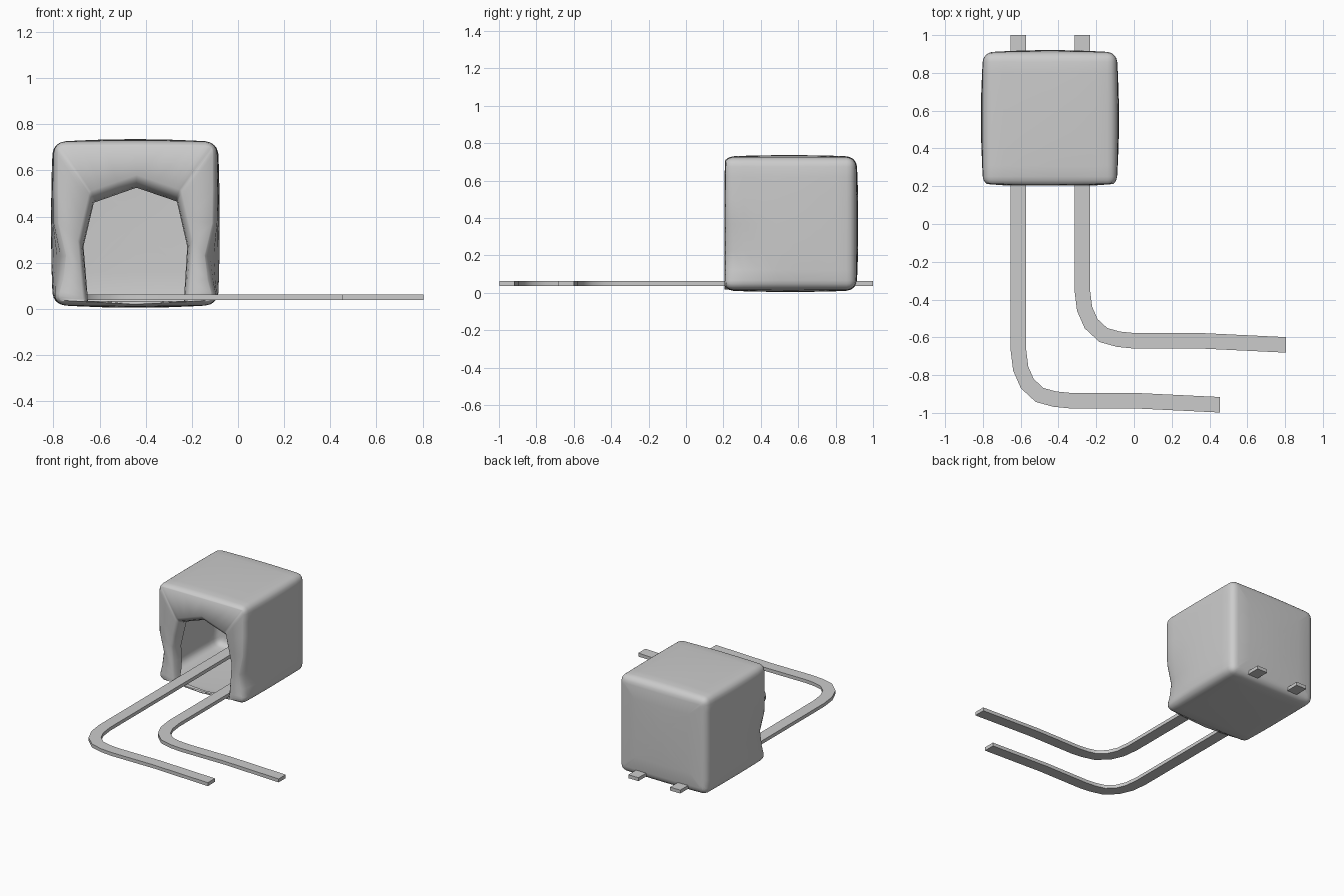
import bpy, bmesh, math
from mathutils import Vector

if "Cube" in bpy.data.objects:
    bpy.data.objects.remove(bpy.data.objects["Cube"])


def finish(name, bm, angle=None):
    bmesh.ops.recalc_face_normals(bm, faces=bm.faces)
    me = bpy.data.meshes.new(name)
    bm.to_mesh(me)
    bm.free()
    ob = bpy.data.objects.new(name, me)
    bpy.context.collection.objects.link(ob)
    bpy.context.view_layer.objects.active = ob
    ob.select_set(True)
    if angle is None:
        bpy.ops.object.shade_smooth()
    else:
        bpy.ops.object.shade_smooth_by_angle(angle=math.radians(angle))
    ob.select_set(False)
    return ob


# Block: hollow soft cube, lofted from rings that start at the arch opening
C = Vector((-0.445, 0.555, 0.37))
H, R = 0.353, 0.05
CORNER_STEPS = [0, 0.04, 0.08, 0.14, 0.3, 0.6]
# eight anchors: corner, middle, corner, ... clockwise from bottom left
SQUARE = [(-1, -1), (-1, 0), (-1, 1), (0, 1), (1, 1), (1, 0), (1, -1), (0, -1)]
ARCH = [(-0.65, 0.03), (-0.67, 0.27), (-0.625, 0.46), (-0.44, 0.525),
        (-0.265, 0.465), (-0.22, 0.27), (-0.235, 0.03), (-0.44, 0.018)]


def sample(anchors):
    pts = []
    for i in range(8):
        a, b = Vector(anchors[i]), Vector(anchors[(i + 1) % 8])
        ts = CORNER_STEPS if i % 2 == 0 else [0] + [1 - t for t in CORNER_STEPS[:0:-1]]
        pts += [a.lerp(b, t) for t in ts]
    return pts


def soft_cube(x, y, z):
    q = Vector((x, y, z)) * H
    k = H - R
    inner = Vector([max(-k, min(k, c)) for c in q])
    d = q - inner
    p = inner + d.normalized() * R
    # slight bulge on every face
    u = p / H
    bulge = lambda a, b: 1 + 0.036 * (1 - a * a) * (1 - b * b) ** 0.5 if abs(b) < 1 else 1
    p = Vector((p.x * bulge(u.y, u.z), p.y * bulge(u.x, u.z), p.z * bulge(u.x, u.y)))
    p += C
    # pinch the lower front corners inward
    fall = max(0, min(1, (0.5 - p.y) / 0.3)) ** 2
    pinch = 0.05 * fall * math.exp(-((p.z - 0.2) / 0.1) ** 2)
    side = (p.x - C.x) / H
    p.x -= pinch * max(-1, min(1, side ** 3))
    return p


rings = []
arch = sample(ARCH)
for y, s in ((0.30, 1.0), (0.26, 1.015), (0.225, 1.05), (0.205, 1.11)):
    ring = []
    for p in arch:
        z = 0.02 + (p.y - 0.02) * s
        low = max(0, min(1, p.y / 0.15))
        ring.append(Vector((-0.445 + (p.x + 0.445) * s, 0.205 + (y - 0.205) * (0.4 + 0.6 * low), z)))
    rings.append(ring)
square = sample(SQUARE)
outer = [(-1, 0.97), (-1, 1)]
outer += [(v, 1) for v in (-0.96, -0.92, -0.86, -0.7, -0.45, -0.2, 0.1, 0.4, 0.7, 0.86, 0.92, 0.96, 1)]
outer += [(1, s) for s in (0.96, 0.92, 0.86, 0.6, 0.3)]
for v, s in outer:
    rings.append([soft_cube(p.x * s, v, p.y * s) for p in square])

bm = bmesh.new()
rows = [[bm.verts.new(p) for p in r] for r in rings]
n = len(rows[0])
for a, b in zip(rows, rows[1:]):
    for i in range(n):
        j = (i + 1) % n
        bm.faces.new((a[i], a[j], b[j], b[i]))
tip = bm.verts.new(soft_cube(0, 1, 0))
for i in range(n):
    bm.faces.new((rows[-1][i], rows[-1][(i + 1) % n], tip))
finish("tunnel_block", bm)


# Rails: flat strips following a bent centre line
def rail(name, path, width=0.082, z0=0.037, z1=0.062):
    bm = bmesh.new()
    pts = [Vector(p) for p in path]
    rows = []
    for i, p in enumerate(pts):
        if i in (0, len(pts) - 1):
            side = Vector((0, 1)) if i else Vector((1, 0))
            off = side * width / 2
        else:
            d0 = (p - pts[i - 1]).normalized()
            d1 = (pts[i + 1] - p).normalized()
            t = (d0 + d1).normalized()
            off = Vector((-t.y, t.x)) * width / 2 / t.dot(d0)
        l, r = p + off, p - off
        rows.append([bm.verts.new((q.x, q.y, z)) for q, z in ((l, z0), (r, z0), (r, z1), (l, z1))])
    for a, b in zip(rows, rows[1:]):
        for i in range(4):
            j = (i + 1) % 4
            bm.faces.new((a[i], a[j], b[j], b[i]))
    bm.faces.new(rows[0])
    bm.faces.new(rows[-1])
    finish(name, bm, 30)


BEND = [(-0.613, -0.66), (-0.60, -0.765), (-0.565, -0.845), (-0.50, -0.905), (-0.42, -0.927), (-0.34, -0.935)]
for name, dx, dy, end in (("left_rail", 0, 0, 0.455), ("right_rail", 0.338, 0.317, 0.805)):
    path = [(-0.613 + dx, 1.0)]
    path += [(x + dx, y + dy) for x, y in BEND]
    path += [(end - 0.455, -0.935 + dy), (end, -0.957 + dy)]
    rail(name, path)
